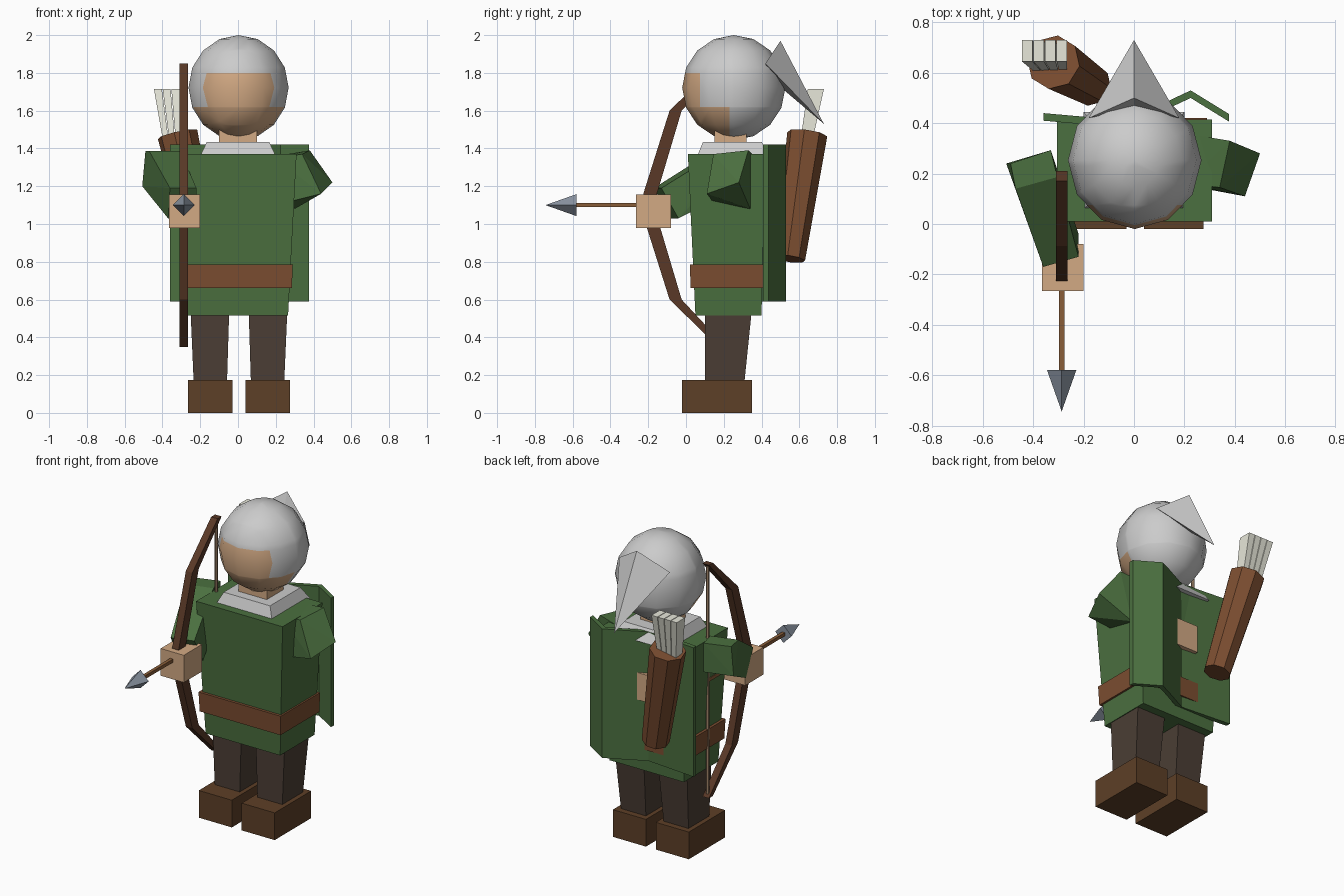
import bpy, bmesh, math
from mathutils import Vector, Matrix

if "Cube" in bpy.data.objects:
    bpy.data.objects.remove(bpy.data.objects["Cube"])


def material(name, rgb):
    m = bpy.data.materials.new(name)
    m.diffuse_color = (*rgb, 1)
    m.use_nodes = True
    m.node_tree.nodes["Principled BSDF"].inputs["Base Color"].default_value = m.diffuse_color
    return m


GREEN = material("green_cloth", (0.07, 0.16, 0.05))
SKIN = material("skin", (0.65, 0.40, 0.23))
LEATHER = material("leather", (0.20, 0.075, 0.03))
BOOT = material("boot_brown", (0.11, 0.05, 0.02))
TROUSER = material("trouser_brown", (0.07, 0.048, 0.035))
WOOD = material("bow_wood", (0.10, 0.04, 0.02))
SHAFT = material("shaft_wood", (0.25, 0.11, 0.04))
CORD = material("cord", (0.35, 0.23, 0.14))
FEATHER = material("feather", (0.80, 0.80, 0.70))
STEEL = material("steel", (0.25, 0.29, 0.35))


def finish(bm, name, mats=()):
    bmesh.ops.recalc_face_normals(bm, faces=bm.faces)
    me = bpy.data.meshes.new(name)
    bm.to_mesh(me)
    bm.free()
    ob = bpy.data.objects.new(name, me)
    bpy.context.collection.objects.link(ob)
    for m in mats:
        me.materials.append(m)
    return ob


def hull(name, pts, mat=None):
    """Convex solid around a few corner points."""
    bm = bmesh.new()
    for p in pts:
        bm.verts.new(p)
    bmesh.ops.convex_hull(bm, input=bm.verts)
    bmesh.ops.delete(bm, geom=[v for v in bm.verts if not v.link_faces], context='VERTS')
    bmesh.ops.dissolve_limit(bm, angle_limit=0.02, verts=bm.verts, edges=bm.edges)
    return finish(bm, name, [mat] if mat else [])


def block(name, low, high, mat=None):
    """Tapered box; low and high are (z, x0, x1, y0, y1)."""
    pts = [(x, y, z) for z, x0, x1, y0, y1 in (low, high) for x in (x0, x1) for y in (y0, y1)]
    return hull(name, pts, mat)


def rod(name, a, b, r0, r1, sides, mat, spin=0.0):
    """Cone or cylinder between two points."""
    a, b = Vector(a), Vector(b)
    d = b - a
    bm = bmesh.new()
    bmesh.ops.create_cone(bm, cap_ends=True, segments=sides, radius1=r0, radius2=r1, depth=d.length,
                          matrix=Matrix.Translation((a + b) / 2)
                          @ d.to_track_quat('Z', 'Y').to_matrix().to_4x4()
                          @ Matrix.Rotation(spin, 4, 'Z'))
    return finish(bm, name, [mat])


def extrude_strip(name, outer, inner, axis, lo, hi, mat):
    """Thick ribbon: two matching 2D lines, extruded along one axis."""
    bm = bmesh.new()
    place = (lambda p, t: (t, p[0], p[1])) if axis == 'X' else (lambda p, t: (p[0], p[1], t))
    loops = [[bm.verts.new(place(p, t)) for p in line] for line, t in
             ((outer, lo), (inner, lo), (inner, hi), (outer, hi))]
    for a, b in zip(loops, loops[1:] + loops[:1]):
        for i in range(len(outer) - 1):
            bm.faces.new((a[i], a[i + 1], b[i + 1], b[i]))
    for i in (0, -1):
        bm.faces.new([l[i] for l in loops])
    return finish(bm, name, [mat])


# Legs and boots
for side, s, o in (("right", -1, 0.0), ("left", 1, 0.01)):
    xs = lambda a, b: sorted((s * a + o, s * b + o))
    block(side + "_boot", (0, *xs(.03, .265), -.02, .35), (.175, *xs(.03, .265), -.02, .35), BOOT)
    block(side + "_leg", (.17, *xs(.058, .235), .10, .31), (.56, *xs(.046, .252), .10, .35), TROUSER)

# Tunic, belt, collar, neck
block("tunic", (.515, -.265, .265, .05, .40), (1.37, -.305, .31, .01, .415), GREEN)
block("belt", (.66, -.29, .285, .025, .42), (.785, -.295, .29, .02, .42), LEATHER)
block("collar", (1.36, -.2, .2, .06, .445), (1.435, -.165, .165, .09, .40))
block("neck", (1.40, -.1, .1, .15, .32), (1.50, -.1, .1, .15, .32), SKIN)

# Head: one sphere, cut along the hood opening, face coloured
bm = bmesh.new()
bmesh.ops.create_uvsphere(bm, u_segments=12, v_segments=8, radius=1,
                          matrix=Matrix.Translation((.003, .253, 1.722))
                          @ Matrix.Diagonal((.265, .273, .278, 1)))
for co, no in (((0, 0, 1.80), (0, 0, 1)), ((0, 0, 1.62), (0, 0, 1)),
               ((0, .075, 0), (0, 1, 0)), ((0, .23, 0), (0, 1, 0))):
    bmesh.ops.bisect_plane(bm, geom=bm.verts[:] + bm.edges[:] + bm.faces[:], plane_co=co, plane_no=no)
for f in bm.faces:
    c = f.calc_center_median()
    f.smooth = True
    f.material_index = int((c.z < 1.80 and c.y < .075) or (c.z < 1.62 and c.y < .23))
GREY = material("hood_grey", (0.55, 0.55, 0.55))
finish(bm, "hooded_head", [GREY, SKIN])

# Hood point hanging behind
bm = bmesh.new()
base = [bm.verts.new(p) for p in ((0, .50, 1.97), (.18, .42, 1.85), (0, .47, 1.75), (-.18, .42, 1.85))]
tip = bm.verts.new((0, .73, 1.53))
mid = bm.verts.new((0, .46, 1.85))
for a, b in zip(base, base[1:] + base[:1]):
    bm.faces.new((a, b, tip))
    bm.faces.new((b, a, mid))
finish(bm, "hood_point", [GREY])

# Sleeves
hull("left_sleeve", [(.2, .16, 1.35), (.2, .36, 1.36), (.34, .145, 1.37), (.38, .33, 1.39),
                     (.44, .11, 1.16), (.50, .28, 1.22), (.28, .14, 1.12), (.30, .34, 1.08)], GREEN)
hull("right_sleeve", [(-.507, .24, 1.2), (-.33, .293, 1.2), (-.49, .24, 1.386), (-.33, .293, 1.386),
                      (-.47, .14, 1.386), (-.305, .186, 1.386), (-.36, -.17, 1.19), (-.22, -.13, 1.19),
                      (-.37, -.08, 1.03), (-.22, -.04, 1.03)], GREEN)

# Hands: one on the bow, one behind the back
block("bow_hand", (.98, -.365, -.2, -.265, -.08), (1.155, -.365, -.2, -.265, -.08), SKIN)
block("rear_hand", (.98, -.115, .045, .28, .44), (1.155, -.115, .045, .28, .44), SKIN)

# Cape: folded line extruded upward
fold = [(-.36, .44), (-.02, .41), (.15, .495), (.225, .53), (.376, .437)]
extrude_strip("cape", fold, [(x, y - .03) for x, y in fold], 'Z', .59, 1.42, GREEN)

# Bow, string and nocked arrow
line = [(.19, 1.85), (-.055, 1.6), (-.19, 1.16), (-.19, 1.04), (-.055, .6), (.19, .35)]
half = [.02, .032, .036, .036, .032, .02]
extrude_strip("bow", [(y - h, z) for (y, z), h in zip(line, half)],
              [(y + h, z) for (y, z), h in zip(line, half)], 'X', -.31, -.264, WOOD)
rod("bowstring", (-.287, .19, .37), (-.287, .19, 1.83), .011, .011, 6, CORD)
rod("arrow_shaft", (-.287, -.60, 1.1), (-.287, .19, 1.1), .015, .015, 4, SHAFT, math.pi / 4)
rod("arrow_head", (-.287, -.58, 1.1), (-.287, -.744, 1.1), .058, 0, 4, STEEL)

# Quiver with feathered arrows
rod("quiver", (-.17, .55, .815), (-.32, .642, 1.475), .082, .108, 8, LEATHER, math.pi / 8)
for i in range(4):
    xt, xb = -.445 + i * .046, -.39 + i * .032
    block(f"quiver_arrow_{i + 1}", (1.40, xb, xb + .028, .60, .66),
          (1.715, xt, xt + .042, .645, .73), FEATHER)
